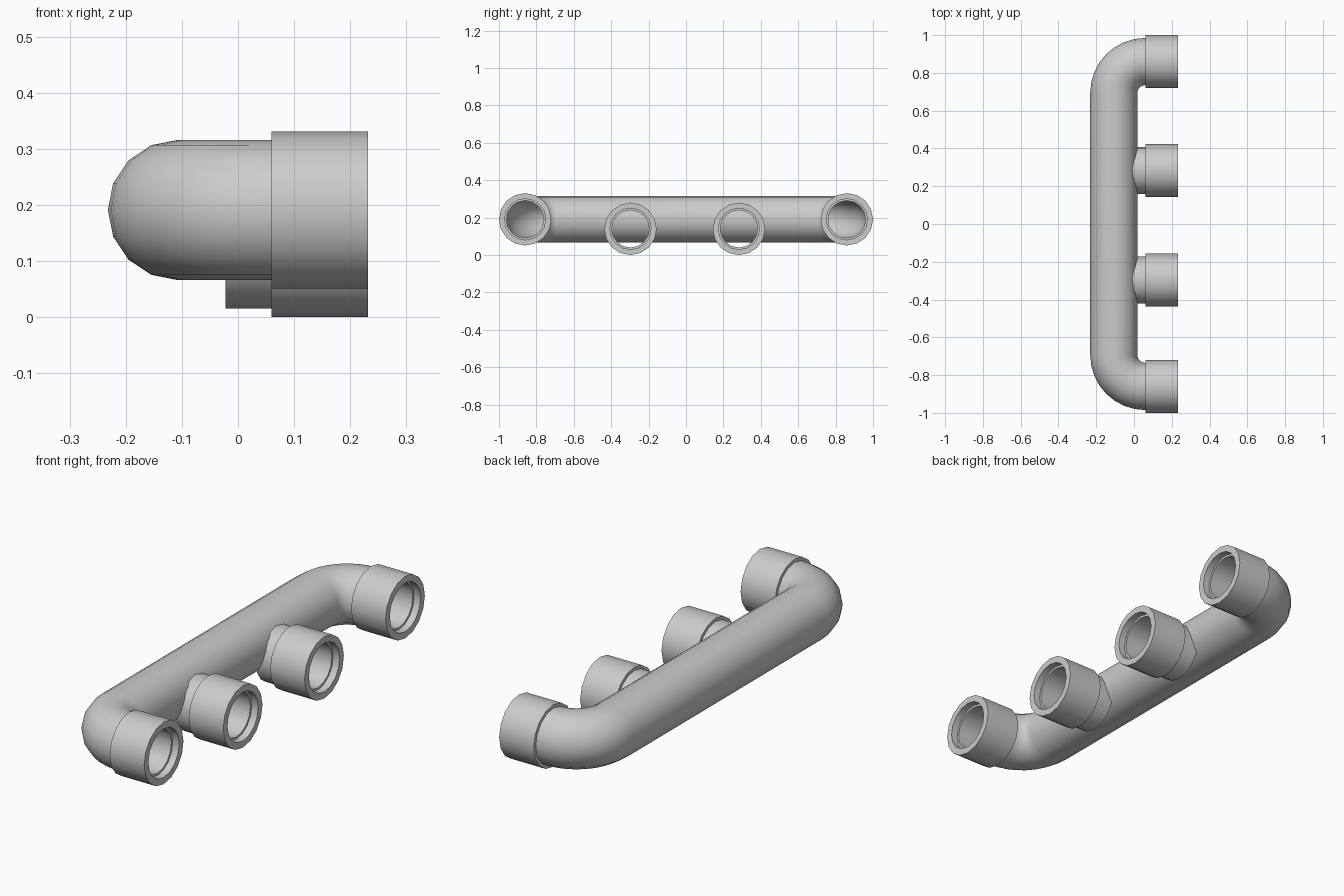
import bpy, bmesh
from math import sin, cos, pi

if "Cube" in bpy.data.objects:
    bpy.data.objects.remove(bpy.data.objects["Cube"])

SIDES = 16
PIPE_R, BORE_R = 0.125, 0.10
COLLAR_R, SOCKET_R = 0.14, 0.11
COLLAR_X0, COLLAR_X1, STEP_X = 0.06, 0.232, 0.20
PIPE_Z, PIPE_X = 0.191, -0.107
END_Y = 0.86
BEND_R = COLLAR_X0 - PIPE_X


def bridge(bm, a, b):
    for i in range(SIDES):
        j = (i + 1) % SIDES
        bm.faces.new((a[i], a[j], b[j], b[i]))


def finish(bm, name):
    mesh = bpy.data.meshes.new(name)
    bmesh.ops.recalc_face_normals(bm, faces=bm.faces[:])
    bm.to_mesh(mesh)
    bm.free()
    obj = bpy.data.objects.new(name, mesh)
    bpy.context.collection.objects.link(obj)
    bpy.ops.object.select_all(action='DESELECT')
    obj.select_set(True)
    bpy.context.view_layer.objects.active = obj
    bpy.ops.object.shade_smooth_by_angle(angle=pi / 6)
    return obj


def ring(bm, x, y, z, r, heading):
    """Ring around a point, perpendicular to a horizontal heading."""
    return [bm.verts.new((x - sin(heading) * r * cos(t),
                          y + cos(heading) * r * cos(t),
                          z + r * sin(t)))
            for t in (2 * pi * i / SIDES for i in range(SIDES))]


def lathe(name, profile, y, z):
    """Closed (x, radius) profile turned about an x-direction axis."""
    bm = bmesh.new()
    rings = [ring(bm, x, y, z, r, 0) for x, r in profile]
    for a, b in zip(rings, rings[1:] + rings[:1]):
        bridge(bm, a, b)
    return finish(bm, name)


# Main U-shaped pipe: two quarter bends joined by a straight run
BEND_STEPS = 8
path = []
for s in (1, -1):
    arc = []
    for k in range(BEND_STEPS + 1):
        a = pi / 2 * k / BEND_STEPS
        arc.append((COLLAR_X0 - BEND_R * sin(a),
                    s * (END_Y - BEND_R + BEND_R * cos(a)),
                    pi + s * a))
    path += arc if s == 1 else [(x, y, h + pi) for x, y, h in reversed(arc)]
# heading along the path turns from -x, through -y, to +x
path = [(x, y, pi + pi * min(k, BEND_STEPS) / (2 * BEND_STEPS)
         + pi * max(0, k - BEND_STEPS - 1) / (2 * BEND_STEPS))
        for k, (x, y, _) in enumerate(path)]

bm = bmesh.new()
for radius in (PIPE_R, BORE_R):
    rings = [ring(bm, x, y, PIPE_Z, radius, h) for x, y, h in path]
    for a, b in zip(rings, rings[1:]):
        bridge(bm, a, b)
    if radius == PIPE_R:
        outer = rings
# close the wall at both open ends so the pipe is a solid tube
bridge(bm, outer[0], rings[0])
bridge(bm, outer[-1], rings[-1])
finish(bm, "main_pipe")

# Socket collars: shared stepped mouth
mouth = [(COLLAR_X0, COLLAR_R), (COLLAR_X1, COLLAR_R), (COLLAR_X1, SOCKET_R),
         (STEP_X, SOCKET_R), (STEP_X, BORE_R)]
end_profile = mouth + [(COLLAR_X0, BORE_R)]
stub_profile = [(-0.022, PIPE_R), (COLLAR_X0, PIPE_R)] + mouth + [(-0.022, BORE_R)]

for side, y in (("back", END_Y), ("front", -END_Y)):
    lathe(f"end_collar_{side}", end_profile, y, PIPE_Z)

# Middle branch outlets, set lower than the main pipe
for side, y in (("back", 0.283), ("front", -0.297)):
    lathe(f"branch_outlet_{side}", stub_profile, y, COLLAR_R)
